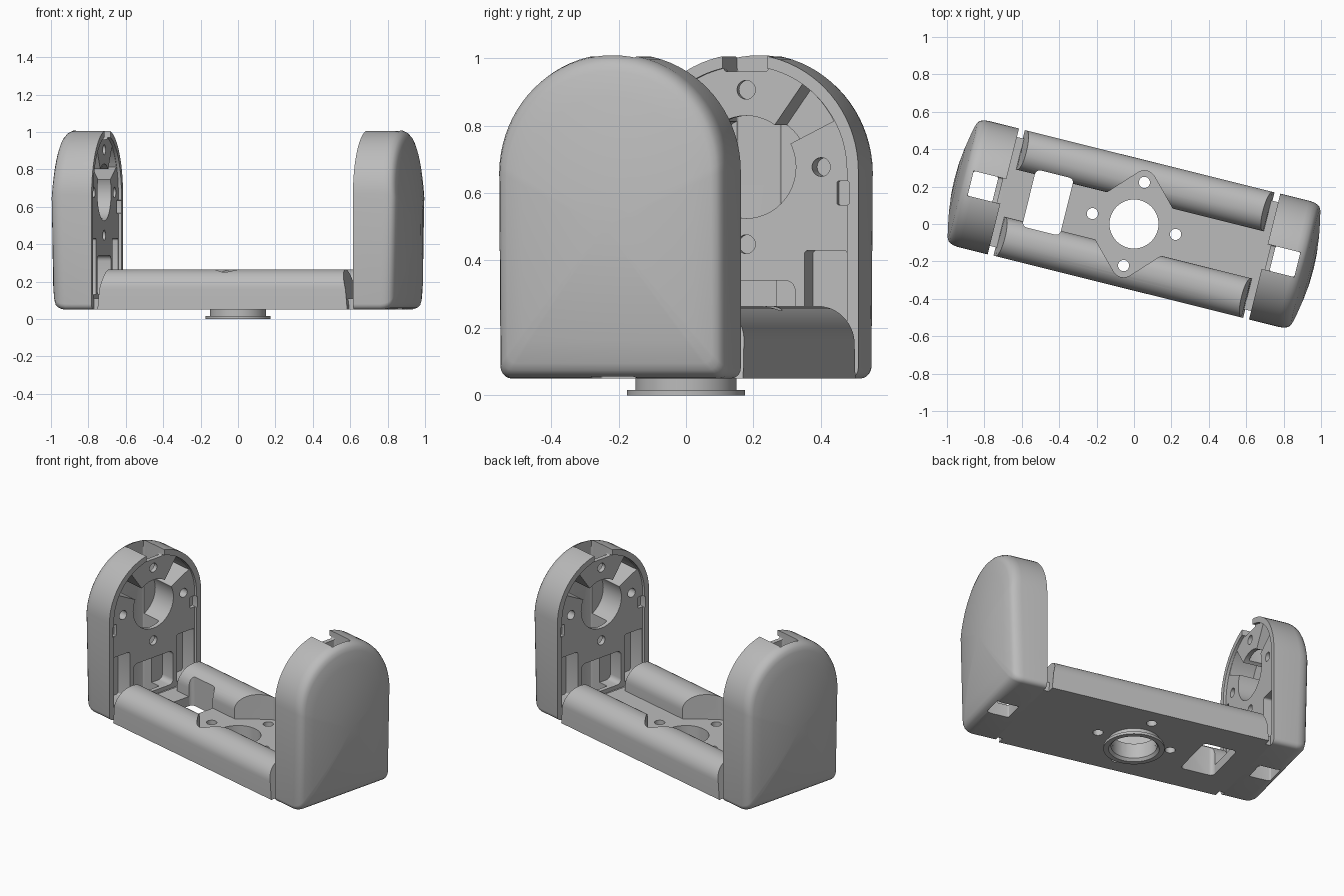
import bpy, bmesh, math
from mathutils import Vector, Matrix

if "Cube" in bpy.data.objects:
    bpy.data.objects.remove(bpy.data.objects["Cube"], do_unlink=True)

TURN = Matrix.Rotation(math.radians(-14), 4, 'Z')
grey = bpy.data.materials.new("light_grey")
grey.use_nodes = True
COLOR = (0.5, 0.5, 0.5, 1)
grey.diffuse_color = COLOR
grey.node_tree.nodes["Principled BSDF"].inputs["Base Color"].default_value = COLOR


def make(name, bm):
    bmesh.ops.recalc_face_normals(bm, faces=bm.faces)
    me = bpy.data.meshes.new(name)
    bm.to_mesh(me)
    bm.free()
    me.materials.append(grey)
    ob = bpy.data.objects.new(name, me)
    bpy.context.collection.objects.link(ob)
    return ob


def prism(name, pts, lo, hi, axis='X'):
    """Extrude a 2D outline along X (points are y, z) or Z (points are x, y)."""
    bm = bmesh.new()
    place = (lambda p, t: (t, *p)) if axis == 'X' else (lambda p, t: (*p, t))
    a, b = ([bm.verts.new(place(p, t)) for p in pts] for t in (lo, hi))
    bm.faces.new(a)
    bm.faces.new(b)
    for i in range(len(pts)):
        j = (i + 1) % len(pts)
        bm.faces.new((a[i], a[j], b[j], b[i]))
    return make(name, bm)


def arc(cx, cy, r, start, end, n):
    return [(cx + r * math.cos(math.radians(start + (end - start) * i / n)),
             cy + r * math.sin(math.radians(start + (end - start) * i / n)))
            for i in range(n + 1)]


def circle(cx, cy, r, n=40):
    return arc(cx, cy, r, 0, 360, n)[:-1]


def round_rect(x0, x1, y0, y1, r):
    corners = ((x1 - r, y1 - r), (x0 + r, y1 - r), (x0 + r, y0 + r), (x1 - r, y0 + r))
    return [p for k, c in enumerate(corners) for p in arc(*c, r, k * 90, k * 90 + 90, 4)]


def arch(r, bottom, corner=0.03):
    return (arc(0, 0.665, r, 0, 180, 40)
            + arc(-r + corner, bottom + corner, corner, 180, 270, 4)
            + arc(r - corner, bottom + corner, corner, 270, 360, 4))


def combine(ob, other, op='DIFFERENCE'):
    mod = ob.modifiers.new("bool", 'BOOLEAN')
    mod.object, mod.operation, mod.solver = other, op, 'EXACT'
    bpy.context.view_layer.update()
    me = bpy.data.meshes.new_from_object(
        ob.evaluated_get(bpy.context.evaluated_depsgraph_get()))
    ob.modifiers.clear()
    ob.data = me
    bpy.data.objects.remove(other, do_unlink=True)


def finish(ob, angle=30):
    bpy.ops.object.select_all(action='DESELECT')
    ob.select_set(True)
    bpy.context.view_layer.objects.active = ob
    bpy.ops.object.shade_smooth_by_angle(angle=math.radians(angle))


# Arm housing: arched block with a softly domed outer face
def arm_block():
    bm = bmesh.new()
    outline = arch(0.347, 0.05)
    dome = lambda y, z: 0.99 - 0.35 * y * y - 0.18 * (z - 0.45) ** 2
    rings = [[bm.verts.new((0.72, y, z)) for y, z in outline]]
    steps = ((1, 0.055), (0.992, 0.032), (0.972, 0.014), (0.945, 0.004), (0.9, 0),
             (0.75, 0), (0.5, 0), (0.25, 0))
    for s, drop in steps:
        ring = []
        for y, z in outline:
            y2, z2 = y * s, 0.5 + (z - 0.5) * s
            ring.append(bm.verts.new((dome(y2, z2) - drop, y2, z2)))
        rings.append(ring)
    n = len(outline)
    for a, b in zip(rings, rings[1:]):
        for i in range(n):
            j = (i + 1) % n
            bm.faces.new((a[i], a[j], b[j], b[i]))
    bm.faces.new(rings[0])
    tip = bm.verts.new((0.99, 0, 0.5))
    for i in range(n):
        bm.faces.new((rings[-1][i], rings[-1][(i + 1) % n], tip))
    return make("left_arm", bm)


arm = arm_block()
# Recessed mounting face, motor bore and cable channel
HUB_Z = 0.677
cuts = [
    prism("cut", arch(0.312, 0.105), 0.70, 0.737),
    prism("cut", circle(0, HUB_Z, 0.152, 48), 0.70, 0.895),
    prism("cut", round_rect(0.764, 0.9, -0.068, 0.068, 0.008), 0, 1.2, 'Z'),
    prism("cut", round_rect(-0.068, 0.068, 0.96, 1.1, 0.01), 0.70, 0.9),
    prism("cut", round_rect(-0.15, 0.15, 0.13, 0.34, 0.03), 0.70, 0.83),
]
# Screw holes around the bore
for k in range(4):
    a = k * math.pi / 2
    cuts.append(prism("cut", circle(0.229 * math.cos(a), HUB_Z + 0.229 * math.sin(a), 0.028, 20),
                      0.70, 0.80))
# Upper wedge recesses, lower corner pockets and small clip notches
for s in (-1, 1):
    wedge = arc(0, HUB_Z, 0.30, 27, 55, 8) + arc(0, HUB_Z, 0.14, 55, 27, 4)
    cuts.append(prism("cut", [(s * y, z) for y, z in wedge], 0.70, 0.885))
    pocket = round_rect(0.178, 0.309, 0.13, 0.43, 0.012)
    cuts.append(prism("cut", [(s * y, z) for y, z in pocket], 0.70, 0.84))
    notch = round_rect(0.278, 0.318, 0.565, 0.635, 0.004)
    cuts.append(prism("cut", [(s * y, z) for y, z in notch], 0.70, 0.76))
for c in cuts:
    combine(arm, c)
finish(arm)
other_arm = bpy.data.objects.new("right_arm", arm.data.copy())
bpy.context.collection.objects.link(other_arm)
arm.matrix_world = TURN
other_arm.matrix_world = TURN @ Matrix.Rotation(math.pi, 4, 'Z')

# Base: floor plate joined with two rounded rails
base = prism("base", round_rect(-0.722, 0.722, -0.30, 0.30, 0.004), 0.05, 0.11, 'Z')
rail_profile = ([(0.13, 0.05), (0.346, 0.05)] + arc(0.24, 0.159, 0.106, 0, 90, 12)
                + arc(0.23, 0.165, 0.1, 90, 180, 10))
for s in (-1, 1):
    rail = prism("rail", [(s * y, z) for y, z in rail_profile], -0.688, 0.688)
    for v in rail.data.vertices:
        v.co.x -= math.copysign(max(0, v.co.z - 0.12) * 0.25, v.co.x)
    combine(base, rail, 'UNION')


# Hub clearance: hull of two screw lobes and the centre
def hull_cutter():
    bm = bmesh.new()
    pts = circle(0, 0.23, 0.062, 24) + circle(0, -0.23, 0.062, 24)
    pts += [(x, y) for x in (-0.19, 0.19) for y in (-0.12, 0.12)]
    for z in (0.11, 0.4):
        for p in pts:
            bm.verts.new((*p, z))
    res = bmesh.ops.convex_hull(bm, input=bm.verts)
    bmesh.ops.delete(bm, geom=[g for g in res["geom_interior"]
                               if isinstance(g, bmesh.types.BMVert)], context='VERTS')
    return make("cut", bm)


combine(base, hull_cutter())
combine(base, prism("cut", circle(0, 0, 0.131, 48), 0, 0.4, 'Z'))
combine(base, prism("cut", round_rect(-0.578, -0.37, -0.157, 0.157, 0.025), 0, 0.4, 'Z'))
for x, y in ((0.229, 0), (-0.229, 0), (0, 0.229), (0, -0.229)):
    combine(base, prism("cut", circle(x, y, 0.03, 20), 0, 0.4, 'Z'))
finish(base)
base.matrix_world = TURN


# Turntable spigot under the base: lathed ring with a flange
def spigot(n=64):
    profile = ((0.131, 0.06), (0.15, 0.06), (0.15, 0.016), (0.175, 0.016), (0.175, 0),
               (0.145, 0), (0.131, 0.016))
    bm = bmesh.new()
    loops = [[bm.verts.new((x, y, z)) for x, y in circle(0, 0, r, n)] for r, z in profile]
    for a, b in zip(loops, loops[1:] + loops[:1]):
        for i in range(n):
            j = (i + 1) % n
            bm.faces.new((a[i], a[j], b[j], b[i]))
    return make("spigot", bm)


finish(spigot())
